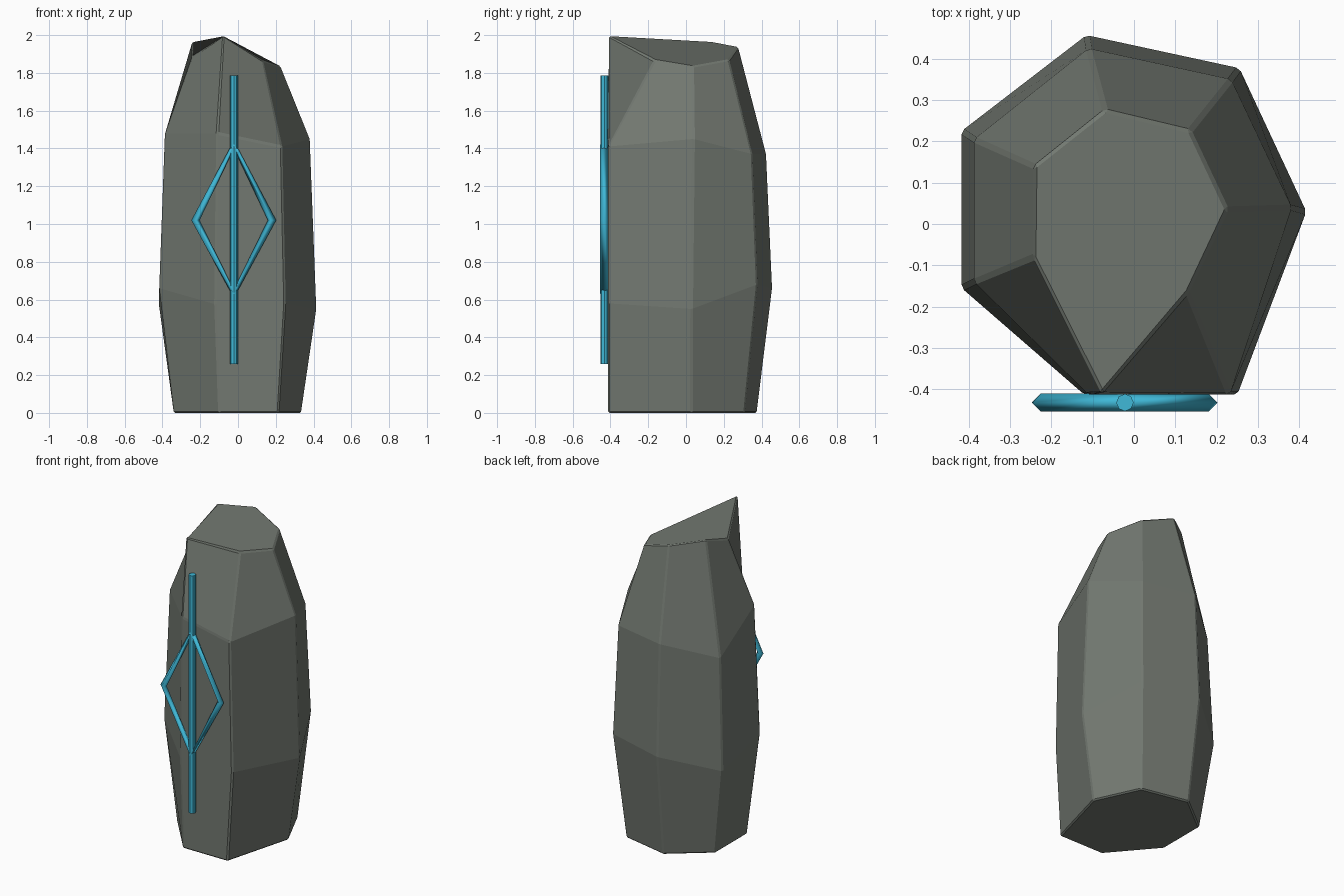
import bpy, bmesh
from mathutils import Vector

if "Cube" in bpy.data.objects:
    bpy.data.objects.remove(bpy.data.objects["Cube"])


def material(name, rgb):
    m = bpy.data.materials.new(name)
    m.diffuse_color = (*rgb, 1)
    m.use_nodes = True
    m.node_tree.nodes["Principled BSDF"].inputs["Base Color"].default_value = m.diffuse_color
    return m


stone = material("grey stone", (0.17, 0.19, 0.165))
glow = material("cyan rune", (0.05, 0.48, 0.68))

# Standing stone: four seven-sided rings, front side cut flat
F = -0.413
rings = [
    [(-.10, .375, 0), (.205, .31, 0), (.335, .03, 0), (.215, F, 0),
     (-.10, F, 0), (-.34, -.13, 0), (-.34, .185, 0)],
    [(-.115, .457, .66), (.255, .377, .68), (.417, .03, .55), (.25, F, .58),
     (-.12, F, .575), (-.417, -.155, .66), (-.417, .225, .56)],
    [(-.11, .425, 1.37), (.235, .35, 1.37), (.382, .04, 1.45), (.232, F, 1.41),
     (-.11, F, 1.48), (-.387, -.14, 1.48), (-.387, .205, 1.27)],
    [(-.07, .277, 1.94), (.137, .227, 1.87), (.227, .035, 1.835), (.13, -.165, 1.865),
     (-.078, F, 2.0), (-.242, -.08, 1.885), (-.242, .14, 1.968)],
]
bm = bmesh.new()
vs = [[bm.verts.new(p) for p in ring] for ring in rings]
for low, high in zip(vs, vs[1:]):
    for i in range(7):
        j = (i + 1) % 7
        bm.faces.new((low[i], low[j], high[j], high[i]))
bm.faces.new(vs[0])
bm.faces.new(vs[-1])
bmesh.ops.recalc_face_normals(bm, faces=bm.faces)
me = bpy.data.meshes.new("standing_stone")
bm.to_mesh(me)
bm.free()
me.materials.append(stone)
rock = bpy.data.objects.new("standing_stone", me)
bpy.context.collection.objects.link(rock)
bev = rock.modifiers.new("worn edges", 'BEVEL')
bev.width = 0.008
bev.segments = 1
bev.limit_method = 'ANGLE'
bev.angle_limit = 0.5

# Upright bar of the rune
bpy.ops.mesh.primitive_cylinder_add(vertices=8, radius=0.021, depth=1.525,
                                    location=(-.022, -.432, 1.0225))
bar = bpy.context.object
bar.name = "rune_bar"
bar.data.materials.append(glow)

# Diamond of the rune: closed four-sided tube
cu = bpy.data.curves.new("rune_diamond", 'CURVE')
cu.dimensions = '3D'
cu.bevel_depth = 0.022
cu.bevel_resolution = 0
sp = cu.splines.new('POLY')
sp.points.add(3)
for p, (x, z) in zip(sp.points, [(-.022, 1.42), (.18, 1.02), (-.022, .63), (-.225, 1.02)]):
    p.co = (x, -.432, z, 1)
sp.use_cyclic_u = True
cu.materials.append(glow)
diamond = bpy.data.objects.new("rune_diamond", cu)
bpy.context.collection.objects.link(diamond)
